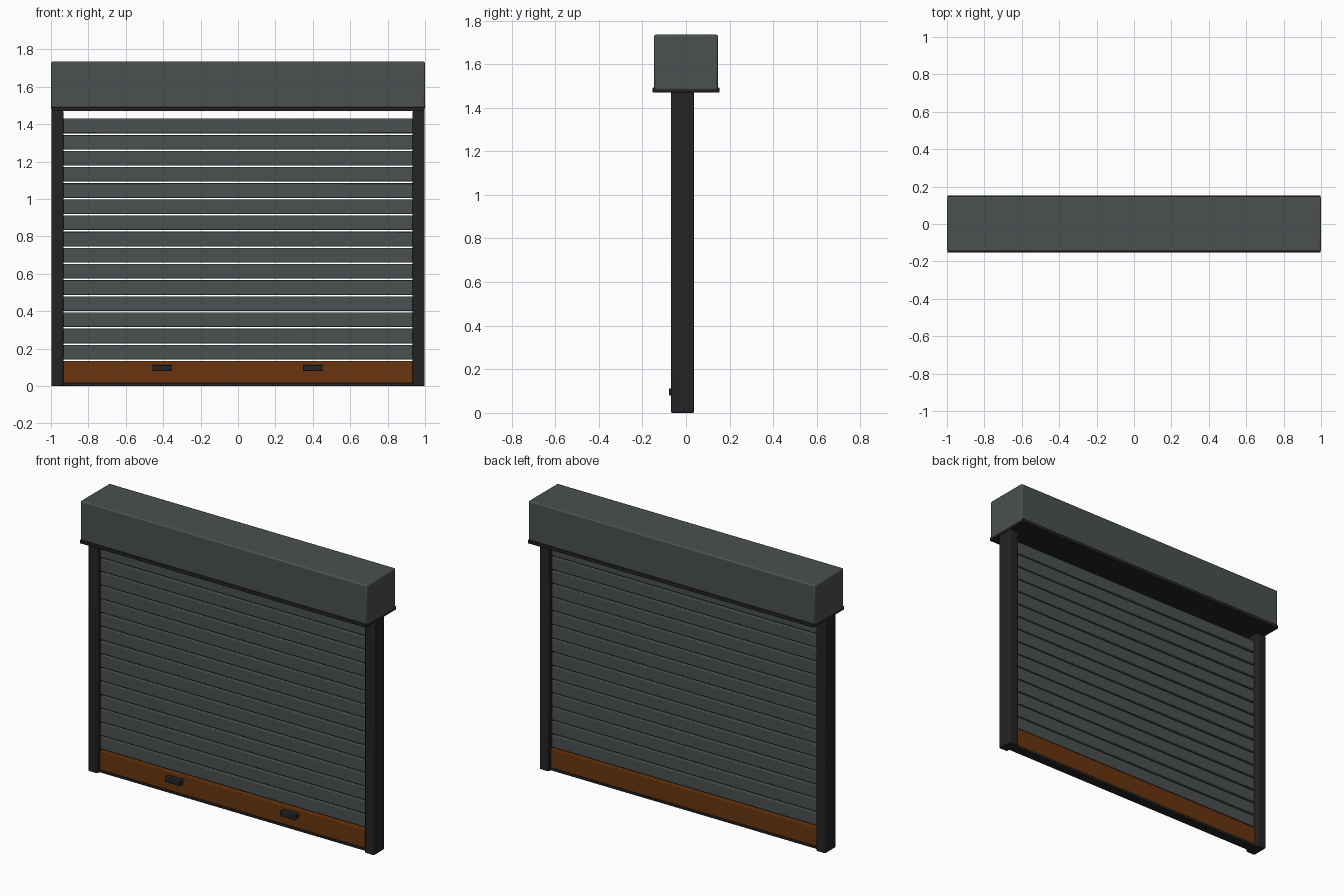
import bpy

cube = bpy.data.objects.get("Cube")
if cube:
    bpy.data.objects.remove(cube, do_unlink=True)


def material(name, rgb):
    mat = bpy.data.materials.new(name)
    mat.use_nodes = True
    mat.diffuse_color = (*rgb, 1)
    mat.node_tree.nodes["Principled BSDF"].inputs["Base Color"].default_value = (*rgb, 1)
    return mat


slate = material("slate grey", (0.07, 0.08, 0.08))
black = material("charcoal black", (0.017, 0.017, 0.017))
brown = material("rust brown", (0.14, 0.035, 0.004))


def box(name, x, y, z, mat, bevel=0.004):
    """Bevelled box spanning the given (min, max) ranges."""
    spans = (x, y, z)
    bpy.ops.mesh.primitive_cube_add(size=1, location=[(a + b) / 2 for a, b in spans])
    obj = bpy.context.object
    obj.name = name
    obj.scale = [b - a for a, b in spans]
    bpy.ops.object.transform_apply(location=False, rotation=False, scale=True)
    obj.data.materials.append(mat)
    mod = obj.modifiers.new("soft edges", "BEVEL")
    mod.width = bevel
    mod.segments = 2
    bpy.ops.object.shade_smooth_by_angle()
    return obj


# Roller housing with its dark lower rim
box("housing", (-1, 1), (-0.146, 0.146), (1.48, 1.735), slate, 0.008)
box("housing_rim", (-0.998, 0.998), (-0.153, 0.153), (1.47, 1.492), black, 0.003)

# Guide rails
for side, sign in (("left", 1), ("right", -1)):
    inner, outer = sign * 0.934, sign * 0.998
    box(side + "_rail", (min(inner, outer), max(inner, outer)),
        (-0.069, 0.037), (0, 1.472), black, 0.006)

# Curtain of separate slats
SLATS, BOTTOM, PITCH, GAP = 15, 0.142, 0.0864, 0.008
for i in range(SLATS):
    z = BOTTOM + i * PITCH
    box(f"slat_{i + 1}", (-0.94, 0.94), (-0.036, 0.004), (z, z + PITCH - GAP), slate, 0.005)

# Bottom bar with floor seal
box("bottom_bar", (-0.94, 0.94), (-0.044, 0.012), (0.014, 0.135), brown, 0.005)
box("floor_seal", (-0.94, 0.94), (-0.046, 0.014), (0, 0.016), black, 0.003)

# Lift handles
for side, x in (("left", 0.4), ("right", -0.405)):
    box(side + "_handle", (x - 0.053, x + 0.053), (-0.078, -0.04), (0.08, 0.112), black, 0.004)
